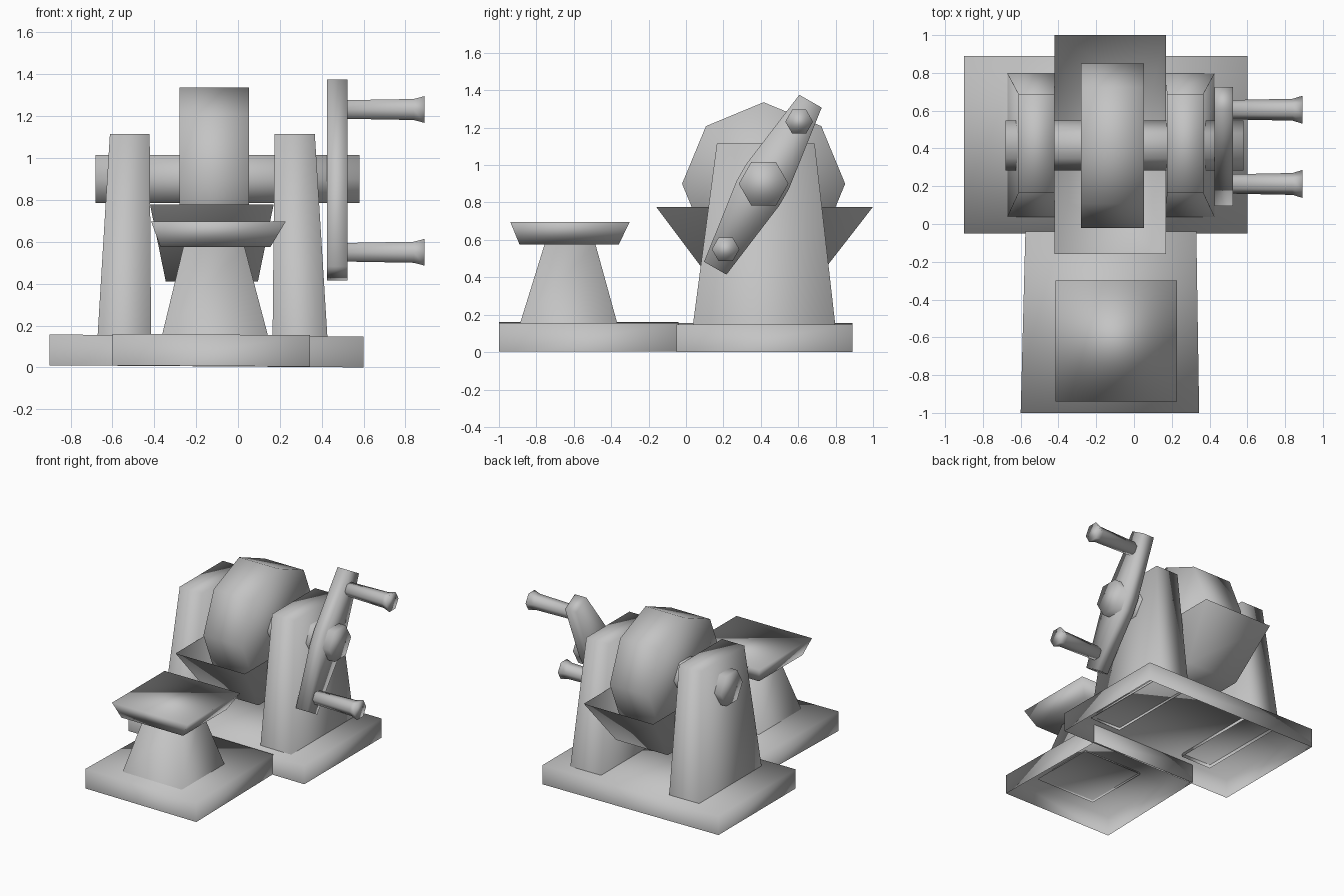
import bpy
import bmesh
from math import cos, sin, pi, radians
from mathutils import Vector

cube = bpy.data.objects.get("Cube")
if cube:
    bpy.data.objects.remove(cube, do_unlink=True)

GREY = (0.55, 0.55, 0.55, 1.0)
stone = bpy.data.materials.new("plain_grey")
stone.use_nodes = True
stone.diffuse_color = GREY
stone.node_tree.nodes["Principled BSDF"].inputs["Base Color"].default_value = GREY


def loft(name, rings, cap_start=True, cap_end=True):
    """Skin a list of equal-length point rings, with optional end caps."""
    bm = bmesh.new()
    loops = [[bm.verts.new(p) for p in ring] for ring in rings]
    n = len(loops[0])
    for a, b in zip(loops, loops[1:]):
        for i in range(n):
            j = (i + 1) % n
            bm.faces.new((a[i], a[j], b[j], b[i]))
    if cap_start:
        bm.faces.new(loops[0][::-1])
    if cap_end:
        bm.faces.new(loops[-1])
    bmesh.ops.recalc_face_normals(bm, faces=bm.faces)
    mesh = bpy.data.meshes.new(name)
    bm.to_mesh(mesh)
    bm.free()
    mesh.materials.append(stone)
    mesh.shade_smooth()
    obj = bpy.data.objects.new(name, mesh)
    bpy.context.collection.objects.link(obj)
    return obj


def rect(x0, x1, y0, y1, z):
    return [Vector(p) for p in ((x0, y0, z), (x1, y0, z), (x1, y1, z), (x0, y1, z))]


def polygon(x, y, z, radius, sides):
    """Regular polygon facing along x."""
    return [Vector((x, y + radius * cos(2 * pi * i / sides),
                    z + radius * sin(2 * pi * i / sides))) for i in range(sides)]


def lean(obj):
    """Slope a base gently down towards its left end."""
    for v in obj.data.vertices:
        v.co.z -= 0.01 * (v.co.x + 0.9) / 1.5


# Hollow bases, open underneath
lean(loft("rear_base", [rect(-0.9, 0.6, -0.05, 0.89, 0.01),
                        rect(-0.9, 0.6, -0.05, 0.89, 0.157)], cap_start=False))
front_rings = []
for z in (0.012, 0.162):
    ring = rect(-0.6, 0.345, -1.0, -0.04, z)
    ring[2].x, ring[3].x = 0.33, -0.575
    front_rings.append(ring)
lean(loft("front_base", front_rings, cap_start=False))

# Seat on its tapered pedestal
loft("seat_pedestal", [rect(-0.365, 0.145, -0.89, -0.365, 0.145),
                       rect(-0.26, 0.03, -0.755, -0.485, 0.58)], cap_start=False)
loft("seat", [rect(-0.37, 0.155, -0.89, -0.36, 0.575),
              rect(-0.415, 0.228, -0.94, -0.3, 0.697)])

# Tapered posts carrying the axle
loft("right_post", [rect(-0.672, -0.415, 0.035, 0.8, 0.13),
                    rect(-0.612, -0.422, 0.165, 0.688, 1.115)], cap_start=False)
loft("left_post", [rect(0.165, 0.428, 0.035, 0.8, 0.13),
                   rect(0.175, 0.367, 0.165, 0.688, 1.115)], cap_start=False)

# Open water trough
loft("trough", [rect(-0.345, 0.095, 0.115, 0.715, 0.41),
                rect(-0.42, 0.17, -0.16, 1.0, 0.777)], cap_end=False)

# Grinding wheel and axle
WHEEL_Y, WHEEL_Z = 0.415, 0.9
loft("grinding_wheel", [polygon(x, WHEEL_Y, WHEEL_Z, 0.436, 8) for x in (-0.28, 0.053)])
loft("axle", [polygon(x, WHEEL_Y, WHEEL_Z, 0.133, 6) for x in (-0.68, 0.58)])

# Crank arm, widest at the axle
half = [(-0.514, 0.069), (-0.05, 0.132), (0.05, 0.132), (0.514, 0.069)]
outline = half + [(-a, -w) for a, w in half]
c, s = cos(radians(60.3)), sin(radians(60.3))
loft("crank_arm", [[Vector((x, 0.411 + a * c - w * s, 0.895 + a * s + w * c))
                    for a, w in outline] for x in (0.425, 0.523)])

# Handles with flared ends
for name, y, z in (("upper_handle", 0.605, 1.232), ("lower_handle", 0.212, 0.55)):
    loft(name, [polygon(x, y, z, r, 6)
                for x, r in ((0.5, 0.051), (0.84, 0.058), (0.892, 0.074))])
